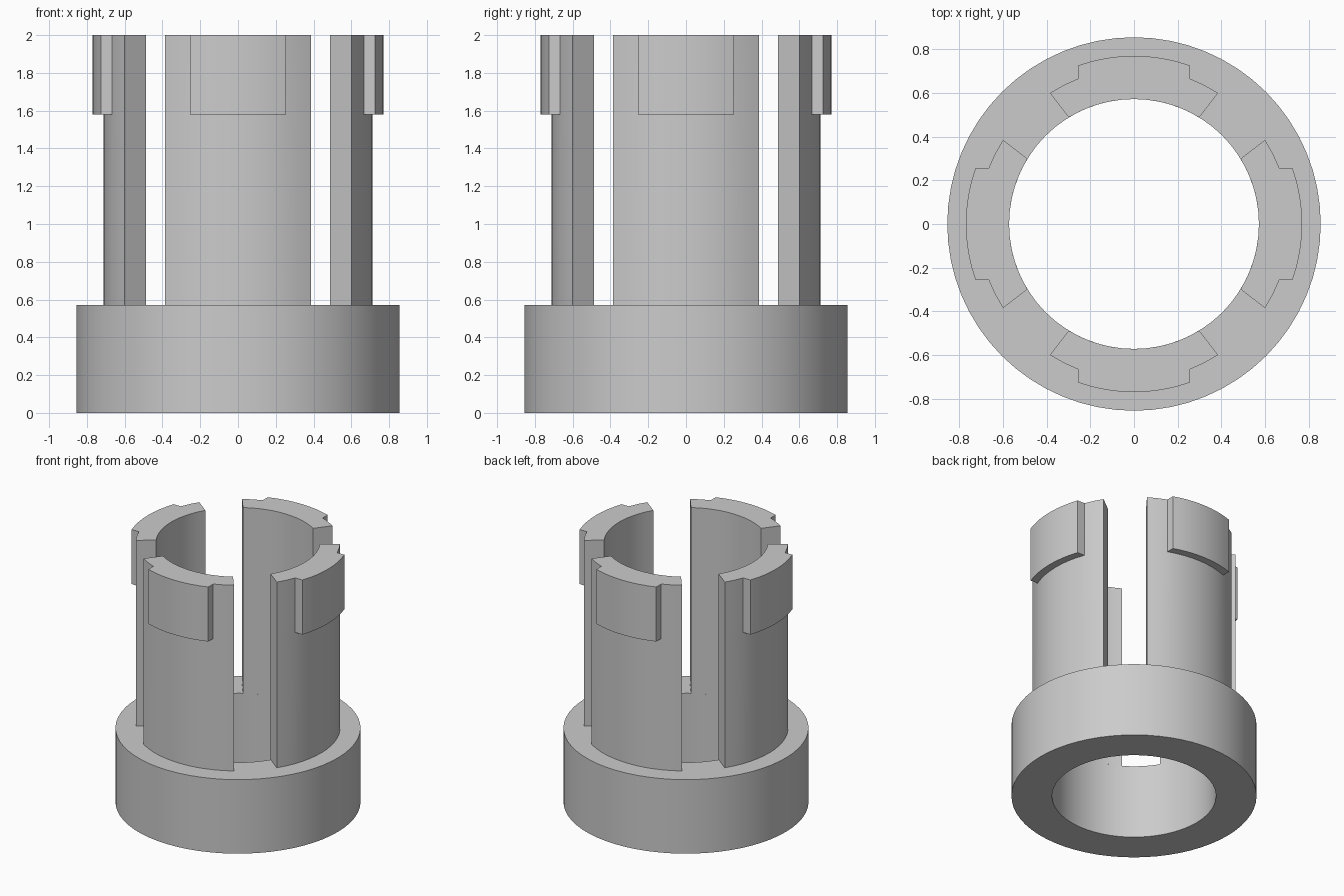
import bpy, bmesh, math
from mathutils import Matrix

cube = bpy.data.objects.get("Cube")
if cube:
    bpy.data.objects.remove(cube, do_unlink=True)

BASE_R, BORE_R, FINGER_R, TAB_R = 0.855, 0.572, 0.713, 0.77
BASE_H, TAB_Z, TOP = 0.57, 1.58, 2.0
TAB_HALF = 0.255

grey = bpy.data.materials.new("plain grey")
grey.use_nodes = True
grey.diffuse_color = (0.6, 0.6, 0.6, 1)
grey.node_tree.nodes["Principled BSDF"].inputs["Base Color"].default_value = grey.diffuse_color


def finish(bm, name):
    bmesh.ops.recalc_face_normals(bm, faces=bm.faces)
    mesh = bpy.data.meshes.new(name)
    bm.to_mesh(mesh)
    bm.free()
    mesh.materials.append(grey)
    obj = bpy.data.objects.new(name, mesh)
    bpy.context.collection.objects.link(obj)
    bpy.ops.object.select_all(action="DESELECT")
    obj.select_set(True)
    bpy.context.view_layer.objects.active = obj
    bpy.ops.object.shade_smooth_by_angle(angle=math.radians(25))
    return obj


# Base collar: a rectangular section spun round the axis
bm = bmesh.new()
section = [(BORE_R, 0), (BASE_R, 0), (BASE_R, BASE_H), (BORE_R, BASE_H)]
verts = [bm.verts.new((r, 0, z)) for r, z in section]
edges = [bm.edges.new((verts[i], verts[(i + 1) % 4])) for i in range(4)]
bmesh.ops.spin(bm, geom=verts + edges, cent=(0, 0, 0), axis=(0, 0, 1),
               angle=math.tau, steps=64, use_merge=True)
bmesh.ops.remove_doubles(bm, verts=bm.verts, dist=1e-5)
finish(bm, "base_collar")


def lerp(a, b, n):
    return [a + (b - a) * i / n for i in range(n)]


# Spring finger: curved wall with a raised tab at the top
def finger(name, turn):
    bm = bmesh.new()
    outer_end, inner_end = math.radians(32.7), math.radians(31.5)
    tab_a = math.asin(TAB_HALF / FINGER_R)
    angles = lerp(-outer_end, -tab_a, 2) + lerp(-tab_a, tab_a, 8) + lerp(tab_a, outer_end, 2) + [outer_end]
    n = len(angles)

    def arc(radius, scale, z):
        return [bm.verts.new((radius * math.sin(a * scale), -radius * math.cos(a * scale), z))
                for a in angles]

    levels = (BASE_H, TAB_Z, TOP)
    outer = [arc(FINGER_R, 1, z) for z in levels]
    inner = [arc(BORE_R, inner_end / outer_end, z) for z in levels]
    tab_faces = []
    for k in range(2):
        for i in range(n - 1):
            f = bm.faces.new((outer[k][i], outer[k][i + 1], outer[k + 1][i + 1], outer[k + 1][i]))
            if k == 1 and 2 <= i < 10:
                tab_faces.append(f)
            bm.faces.new((inner[k][i + 1], inner[k][i], inner[k + 1][i], inner[k + 1][i + 1]))
        for i in (0, n - 1):
            bm.faces.new((outer[k][i], inner[k][i], inner[k + 1][i], outer[k + 1][i]))
    for i in range(n - 1):
        bm.faces.new((outer[2][i], outer[2][i + 1], inner[2][i + 1], inner[2][i]))

    # Push the tab straight out so that its sides stay parallel
    grown = bmesh.ops.extrude_face_region(bm, geom=tab_faces)
    for v in grown["geom"]:
        if isinstance(v, bmesh.types.BMVert):
            v.co.y = -math.sqrt(TAB_R ** 2 - v.co.x ** 2)
    bmesh.ops.delete(bm, geom=[f for f in tab_faces if f.is_valid], context="FACES_ONLY")
    bmesh.ops.rotate(bm, verts=bm.verts, cent=(0, 0, 0), matrix=Matrix.Rotation(turn, 3, "Z"))
    return finish(bm, name)


for step, side in enumerate(("front", "left", "back", "right")):
    finger(side + "_finger", step * math.pi / 2)
